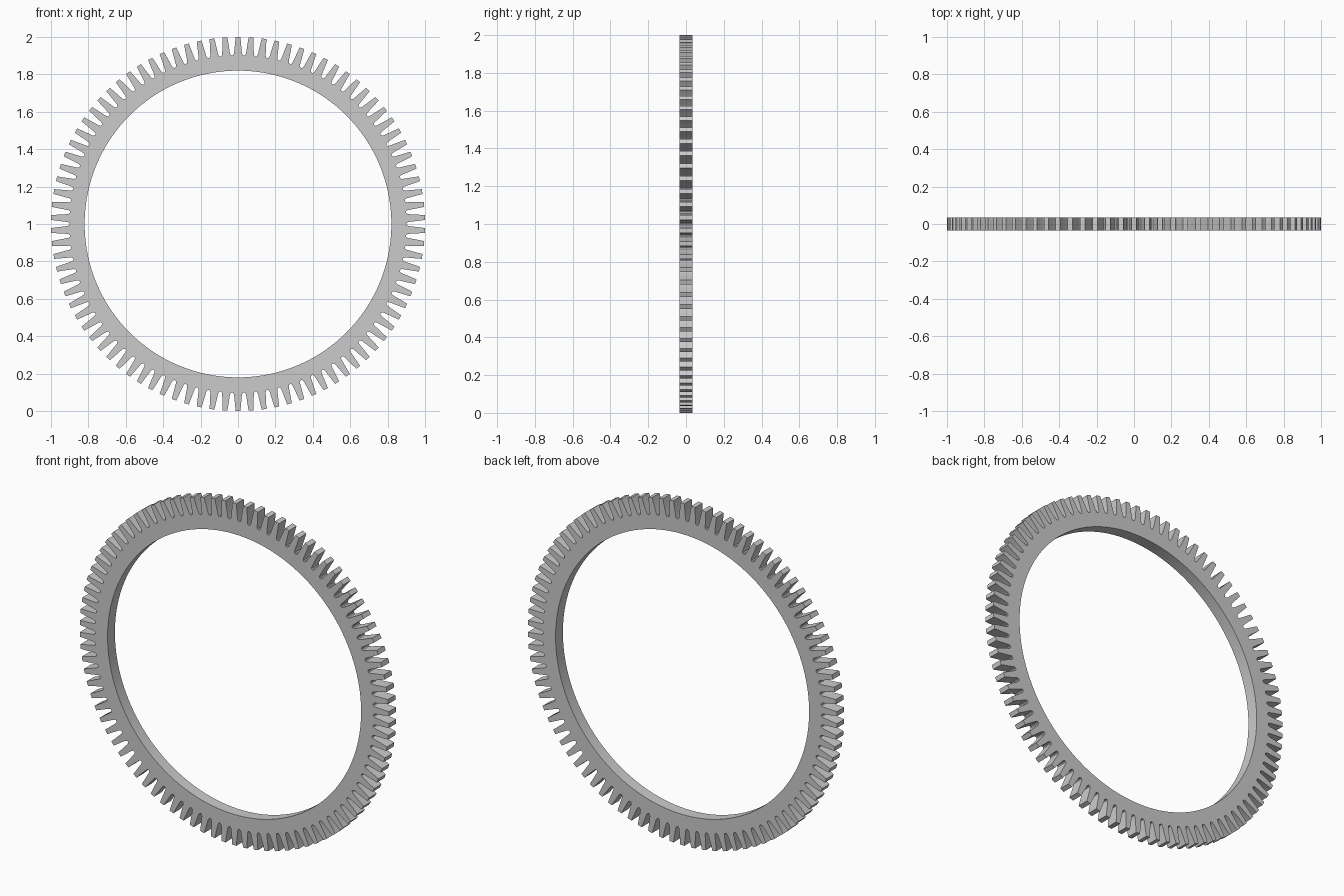
import bpy, bmesh
from math import sin, cos, tau
from mathutils import Matrix, Vector

cube = bpy.data.objects.get("Cube")
if cube:
    bpy.data.objects.remove(cube)

TEETH = 90
INNER, ROOT, TIP = 0.82, 0.9, 1.0
DEPTH = 0.068
HALF = tau / TEETH / 2


def polar(radius, angle):
    return Vector((radius * sin(angle), -DEPTH / 2, radius * cos(angle)))


# One sector: half of the tooth outline from the inner rim to the tip
half = [
    polar(INNER, 0),
    polar(INNER, HALF),
    polar(ROOT, HALF),
    Vector((0.025, -DEPTH / 2, ROOT + 0.002)),
    Vector((0.021, -DEPTH / 2, ROOT + 0.012)),
    Vector((0.013, -DEPTH / 2, TIP)),
]
mirrored = [Vector((-p.x, p.y, p.z)) for p in reversed(half[1:])]
outline = half + mirrored

# Repeat the sector around the ring and weld the seams
bm = bmesh.new()
for i in range(TEETH):
    turn = Matrix.Rotation(i * 2 * HALF, 3, 'Y')
    bm.faces.new([bm.verts.new(turn @ p) for p in outline])
bmesh.ops.remove_doubles(bm, verts=bm.verts[:], dist=0.0005)

# Give the ring its thickness
result = bmesh.ops.extrude_face_region(bm, geom=bm.faces[:], use_keep_orig=True)
back = [v for v in result["geom"] if isinstance(v, bmesh.types.BMVert)]
bmesh.ops.translate(bm, verts=back, vec=(0, DEPTH, 0))
bmesh.ops.recalc_face_normals(bm, faces=bm.faces[:])

mesh = bpy.data.meshes.new("gear_ring")
bm.to_mesh(mesh)
bm.free()
gear = bpy.data.objects.new("gear_ring", mesh)
gear.location.z = TIP
bpy.context.collection.objects.link(gear)

# Smooth inner rim, crisp tooth edges
bpy.ops.object.select_all(action='DESELECT')
gear.select_set(True)
bpy.context.view_layer.objects.active = gear
bpy.ops.object.shade_smooth_by_angle(angle=0.35)
